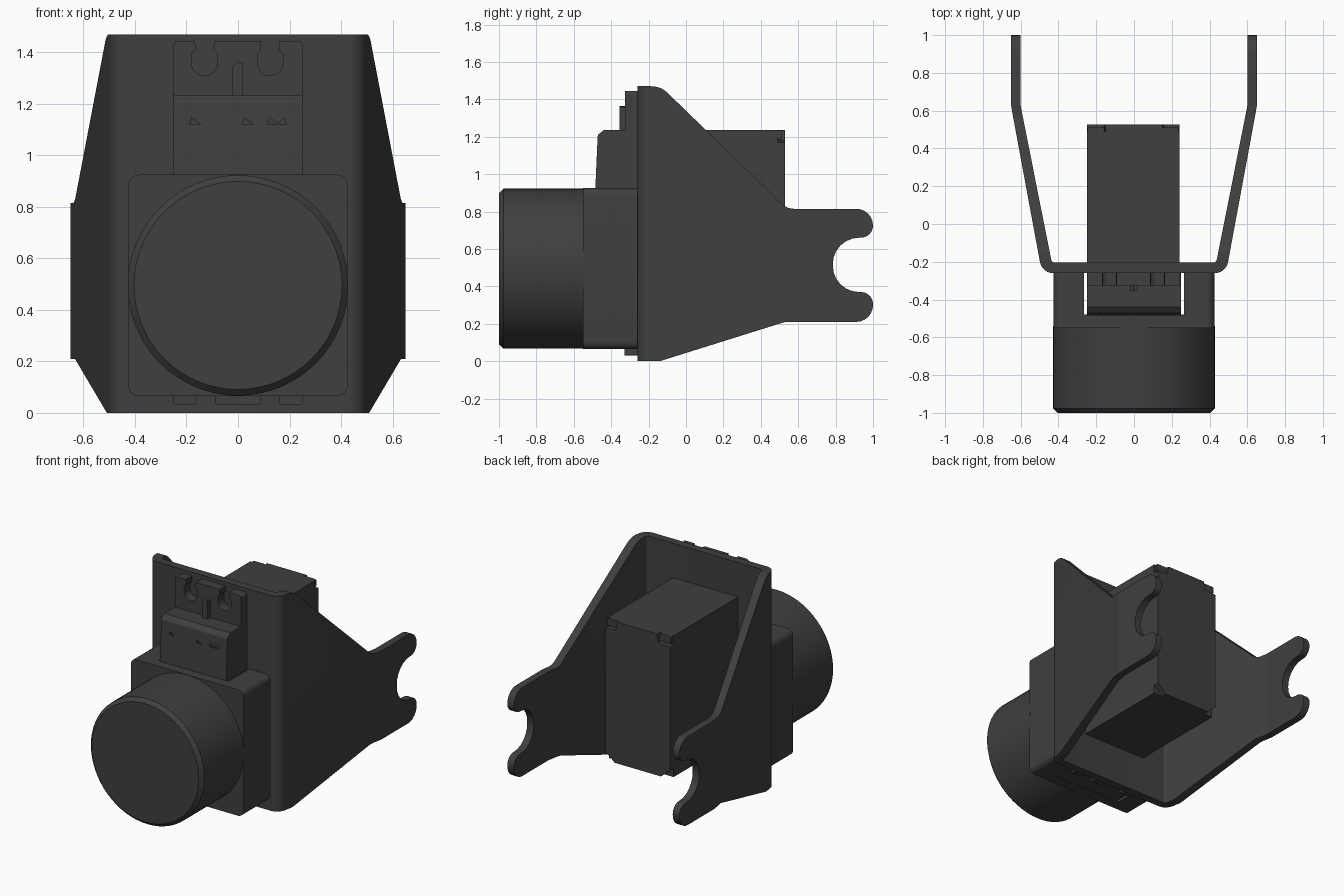
import bpy, bmesh, math
from mathutils import Vector

cube = bpy.data.objects.get("Cube")
if cube:
    bpy.data.objects.remove(cube, do_unlink=True)

dark = bpy.data.materials.new("dark_grey")
dark.use_nodes = True
dark.diffuse_color = (0.05, 0.05, 0.05, 1)
dark.node_tree.nodes["Principled BSDF"].inputs["Base Color"].default_value = dark.diffuse_color


def rounded(corners, steps=6):
    """Outline from (a, b, radius) corners; radius may be left out."""
    out = []
    for i, c in enumerate(corners):
        p = Vector(c[:2])
        r = c[2] if len(c) > 2 else 0
        if not r:
            out.append(p)
            continue
        u = (Vector(corners[i - 1][:2]) - p).normalized()
        v = (Vector(corners[(i + 1) % len(corners)][:2]) - p).normalized()
        half = u.angle(v) / 2
        centre = p + (u + v).normalized() * (r / math.sin(half))
        reach = r / math.tan(half)
        start = (p + u * reach - centre).normalized()
        end = (p + v * reach - centre).normalized()
        out += [centre + start.slerp(end, k / steps) * r for k in range(steps + 1)]
    return out


def prism(name, corners, axis, lo, hi):
    """Extrude an outline along one axis."""
    place = {"X": lambda a, b, h: (h, a, b),
             "Y": lambda a, b, h: (a, h, b),
             "Z": lambda a, b, h: (a, b, h)}[axis]
    outline = rounded(corners)
    bm = bmesh.new()
    ends = [[bm.verts.new(place(p[0], p[1], h)) for p in outline] for h in (lo, hi)]
    for ring in ends:
        bm.faces.new(ring)
    n = len(outline)
    for i in range(n):
        j = (i + 1) % n
        bm.faces.new((ends[0][i], ends[0][j], ends[1][j], ends[1][i]))
    bmesh.ops.recalc_face_normals(bm, faces=bm.faces)
    mesh = bpy.data.meshes.new(name)
    bm.to_mesh(mesh)
    bm.free()
    mesh.materials.append(dark)
    obj = bpy.data.objects.new(name, mesh)
    bpy.context.collection.objects.link(obj)
    return obj


def rect(a0, b0, a1, b1, r=0):
    return [(a0, b0, r), (a1, b0, r), (a1, b1, r), (a0, b1, r)]


def combine(obj, tool, operation="DIFFERENCE"):
    mod = obj.modifiers.new("cut", "BOOLEAN")
    mod.operation, mod.object, mod.solver = operation, tool, "EXACT"
    bpy.context.view_layer.objects.active = obj
    bpy.ops.object.modifier_apply(modifier=mod.name)
    bpy.data.objects.remove(tool, do_unlink=True)


def smooth(obj):
    bpy.ops.object.select_all(action="DESELECT")
    obj.select_set(True)
    bpy.context.view_layer.objects.active = obj
    bpy.ops.object.shade_smooth_by_angle(angle=math.radians(30))


# Bent sheet bracket: plan profile trimmed by the side outline with hooked ends
outer = [(0.65, 1), (0.65, 0.62, 0.08), (0.487, -0.26, 0.07)]
inner = [(0.435, -0.205, 0.02), (0.6, 0.625, 0.08), (0.6, 1)]
mirrored = lambda pts: [(-p[0],) + p[1:] for p in reversed(pts)]
bracket = prism("bracket", outer + mirrored(outer) + mirrored(inner) + inner,
                "Z", -0.1, 1.6)
side = [(-0.3, 0), (-0.14, 0, 0.06), (0.53, 0.21, 0.1), (1, 0.21, 0.09),
        (1, 0.37, 0.065), (0.785, 0.37, 0.14), (0.785, 0.66, 0.14), (1, 0.66, 0.065),
        (1, 0.815, 0.09), (0.54, 0.815, 0.09), (-0.135, 1.47, 0.12), (-0.3, 1.47)]
combine(bracket, prism("side_outline", side, "X", -1, 1), "INTERSECT")
smooth(bracket)

# Square housing in front of the plate, with a channel for the connector
housing = prism("housing", rect(-0.425, 0.065, 0.425, 0.925, 0.04), "Y", -0.55, -0.26)
combine(housing, prism("channel", rect(-0.265, -0.48, 0.265, -0.2), "Z", 0, 1))
smooth(housing)

# Round front drum with a chamfered rim
bpy.ops.mesh.primitive_cylinder_add(vertices=64, radius=0.428, depth=0.46,
                                    location=(0, -0.77, 0.495),
                                    rotation=(math.pi / 2, 0, 0))
drum = bpy.context.object
drum.name = "drum"
drum.data.materials.append(dark)
bm = bmesh.new()
bm.from_mesh(drum.data)
rim = [e for e in bm.edges if all(v.co.z > 0 for v in e.verts)]
bmesh.ops.bevel(bm, geom=rim, offset=0.024, segments=1, affect="EDGES")
bm.to_mesh(drum.data)
bm.free()
smooth(drum)

# Connector block, its front leaning back slightly
block = prism("connector_block",
              [(-0.48, 0.07), (-0.485, 0.92), (-0.472, 1.21, 0.02), (-0.44, 1.235), (-0.32, 1.235),
               (-0.32, 0.07)], "X", -0.25, 0.25)
for x, flip in ((-0.19, 1), (0.015, 1), (0.115, 1), (0.19, -1)):
    mark = [(x, 1.12), (x + 0.045 * flip, 1.12), (x + 0.01 * flip, 1.145)]
    combine(block, prism("mark", mark, "Y", -0.6, -0.465))

# Clip plate behind the block with two open keyholes
clip = prism("clip_plate", rect(-0.25, 0.07, 0.25, 1.445, 0.02), "Y", -0.325, -0.255)
for x in (-0.13, 0.125):
    keyhole = [(x - 0.05, 1.31, 0.048), (x + 0.05, 1.31, 0.048), (x + 0.05, 1.395, 0.02),
               (x + 0.035, 1.41), (x + 0.04, 1.5), (x - 0.04, 1.5), (x - 0.035, 1.41),
               (x - 0.05, 1.395, 0.02)]
    combine(clip, prism("keyhole", keyhole, "Y", -0.4, -0.2))
prism("clip_rib", [(-0.022, 1.23), (0.02, 1.23), (0.02, 1.36), (0, 1.365), (-0.022, 1.345)],
      "Y", -0.355, -0.32)

# Three feet under the clip plate
for name, x, w in (("right_foot", -0.205, 0.045), ("middle_foot", 0, 0.088),
                   ("left_foot", 0.205, 0.045)):
    prism(name, rect(x - w, 0.03, x + w, 0.08, 0.008), "Y", -0.33, -0.255)

# Rear box and its end cover with notched corners
prism("rear_box", rect(-0.25, 0.27, 0.24, 1.235), "Y", -0.21, 0.49)
cover = [(-0.25, 0.33), (-0.18, 0.27), (0.17, 0.27), (0.24, 0.33),
         (0.24, 1.17), (0.16, 1.18), (0.15, 1.235), (-0.15, 1.235),
         (-0.16, 1.18), (-0.25, 1.17)]
prism("rear_cover", cover, "Y", 0.48, 0.528)
for name, x in (("right_latch", -0.2), ("left_latch", 0.19)):
    prism(name, rect(x - 0.045, 1.185, x + 0.045, 1.235, 0.01), "Y", 0.48, 0.51)
